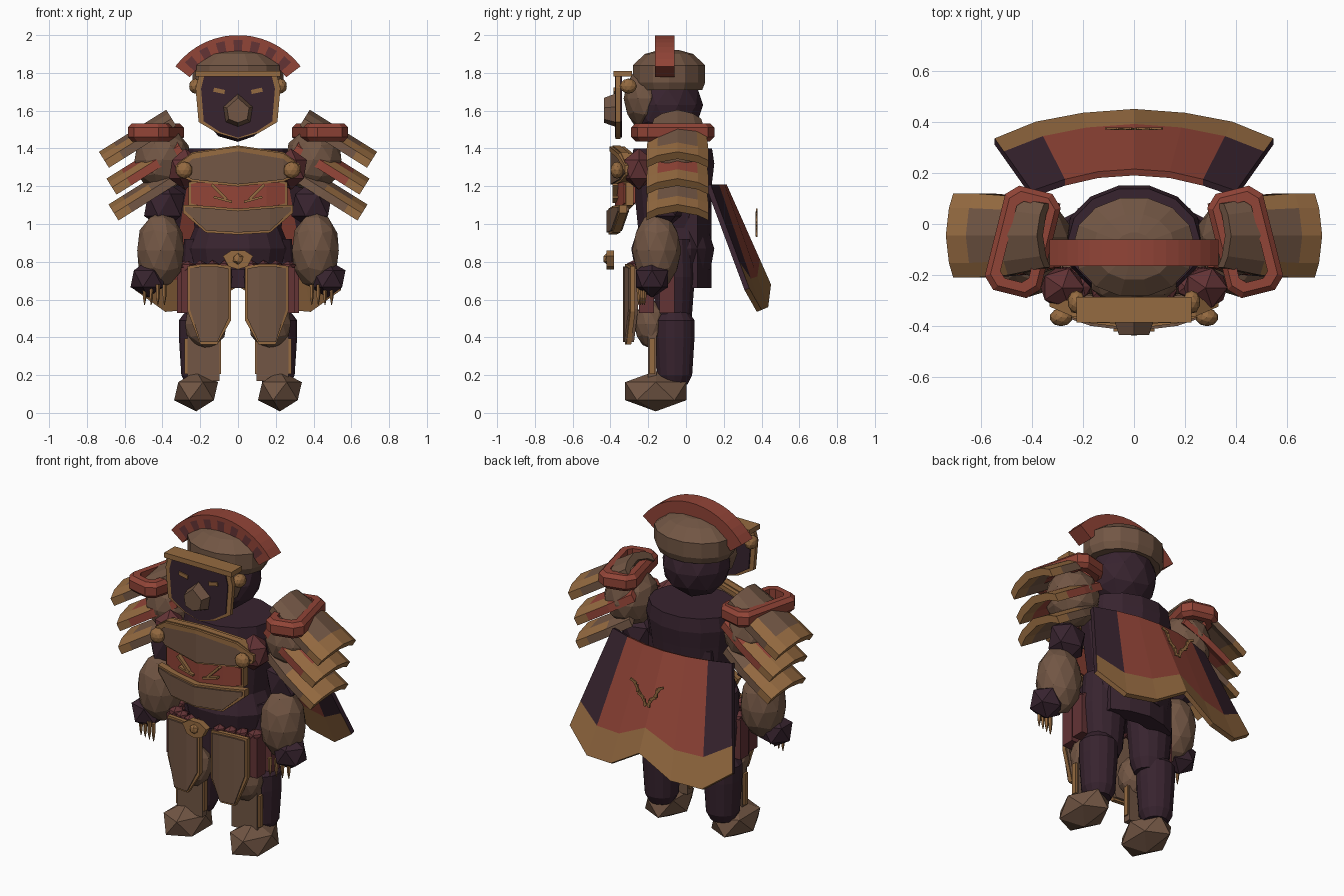
import bpy, bmesh
from math import sin, cos, pi, radians
from mathutils import Matrix, Vector

cube = bpy.data.objects.get("Cube")
if cube:
    bpy.data.objects.remove(cube, do_unlink=True)


def material(name, *rgb):
    m = bpy.data.materials.new(name)
    m.use_nodes = True
    m.diffuse_color = (*rgb, 1)
    m.node_tree.nodes["Principled BSDF"].inputs["Base Color"].default_value = (*rgb, 1)
    return m


BROWN = material("brown leather", .168, .093, .058)
RED = material("brick red", .285, .058, .038)
GOLD = material("dull gold", .30, .145, .052)
DARK = material("dark plum cloth", .039, .017, .028)
MAROON = material("maroon", .125, .033, .036)


def finish(name, bm, *mats):
    bmesh.ops.recalc_face_normals(bm, faces=bm.faces)
    mesh = bpy.data.meshes.new(name)
    bm.to_mesh(mesh)
    bm.free()
    for m in mats:
        mesh.materials.append(m)
    ob = bpy.data.objects.new(name, mesh)
    bpy.context.collection.objects.link(ob)
    return ob


def skin(name, loops, *mats, closed=False, rule=lambda i, j: 0):
    """Join matching loops of points; rule(section, edge) picks a material, edge -1 is a cap."""
    bm = bmesh.new()
    rows = [[bm.verts.new(p) for p in loop] for loop in loops]
    n = len(rows[0])
    for i in range(len(rows) if closed else len(rows) - 1):
        a, b = rows[i], rows[(i + 1) % len(rows)]
        for j in range(n):
            f = bm.faces.new((a[j], a[(j + 1) % n], b[(j + 1) % n], b[j]))
            f.material_index = rule(i, j)
    if not closed:
        bm.faces.new(rows[0]).material_index = rule(0, -1)
        bm.faces.new(rows[-1]).material_index = rule(len(rows) - 2, -1)
    return finish(name, bm, *mats)


def ball(name, loc, radii, mat, sub=1):
    bm = bmesh.new()
    bmesh.ops.create_icosphere(bm, subdivisions=sub, radius=1,
                               matrix=Matrix.Translation(loc) @ Matrix.Diagonal((*radii, 1)))
    return finish(name, bm, mat)


def box(name, loc, size, mat, roll=0):
    bm = bmesh.new()
    bmesh.ops.create_cube(bm, size=1, matrix=Matrix.Translation(loc)
                          @ Matrix.Rotation(radians(roll), 4, 'Y') @ Matrix.Diagonal((*size, 1)))
    return finish(name, bm, mat)


def lathe(name, x, y, profile, mat, n=12, squash=1):
    return skin(name, [[(x + r * cos(2 * pi * i / n), y + squash * r * sin(2 * pi * i / n), z)
                        for i in range(n)] for z, r in profile], mat)


def plate(name, cols, y, bend, thick, mat, s=1, xc=0, grow=0):
    """Curved plate from columns (x, low, high)."""
    loops = []
    for i, (x, lo, hi) in enumerate(cols):
        d = bend * (x - xc) ** 2
        x += grow * (-1 if i == 0 else 1 if i == len(cols) - 1 else 0)
        lo, hi = lo - grow, hi + grow
        loops.append([(s * x, y + d, lo), (s * x, y + d, hi),
                      (s * x, y + d + thick, hi), (s * x, y + d + thick, lo)])
    return skin(name, loops, mat)


def prism(name, half, y0, y1, mat, taper=1, cz=0):
    """Symmetric outline (right half, top to bottom) pushed along y."""
    pts = half + [(-x, z) for x, z in reversed(half) if x]
    return skin(name, [[(x * taper, y0, cz + (z - cz) * taper) for x, z in pts],
                       [(x, y1, z) for x, z in pts]], mat)


def mirrored(cols):
    return [(-x, a, b) for x, a, b in reversed(cols) if x] + cols


# Torso, pelvis and rear skirt
lathe("torso", 0, -.07, [(.76, .25), (.87, .275), (.98, .23), (1.22, .26), (1.32, .275),
                         (1.40, .26)], DARK, 14, .82)
skin("rear_skirt", [[(x, y - .1, .66), (x, y, .66), (x * .95, y, 1.2), (x * .95, y - .1, 1.2)]
                    for x, y in ((-.22, .06), (-.12, .11), (0, .135), (.12, .11), (.22, .06))], DARK)

# Breastplate layers with gold edging
upper = mirrored([(0, 1.21, 1.405), (.24, 1.235, 1.37), (.31, 1.27, 1.31)])
middle = mirrored([(0, 1.07, 1.25), (.15, 1.08, 1.24), (.25, 1.11, 1.21)])
lower = mirrored([(0, .955, 1.07), (.17, .965, 1.085), (.28, 1.07, 1.09)])
for label, cols, y, mat in (("upper_chest", upper, -.40, BROWN), ("middle_chest", middle, -.375, RED),
                            ("lower_chest", lower, -.42, BROWN)):
    plate(label + "_plate", cols, y, .75, .06, mat)
    plate(label + "_trim", cols, y + .01, .75, .04, GOLD, grow=.011)
plate("chest_rim", mirrored([(0, 1.385, 1.41), (.24, 1.345, 1.375), (.33, 1.27, 1.31)]),
      -.405, .75, .08, GOLD)

# Head, helmet cap and mask
ball("head", (0, -.1, 1.63), (.195, .19, .195), DARK, 2)
ball("face_guard", (0, -.22, 1.665), (.175, .11, .165), BROWN, 2)
lathe("helmet_cap", 0, -.09, [(1.71, .22), (1.75, .24), (1.84, .24), (1.90, .16), (1.92, .07)],
      BROWN, 14, .82)
face = [(.19, 1.80), (.21, 1.72), (.195, 1.54), (.10, 1.48), (0, 1.45)]
prism("mask_rim", [(x * 1.07, z) for x, z in face], -.372, -.348, GOLD)
prism("mask_face", [(x * .93, 1.63 + (z - 1.63) * .96) for x, z in face], -.377, -.34, DARK)
prism("beak", [(0, 1.69), (.078, 1.62), (.065, 1.54), (0, 1.515)], -.435, -.375, BROWN, .75, 1.60)
box("mask_brow", (0, -.335, 1.795), (.45, .10, .03), GOLD)

# Crest: fan of segments with stripes on the front
crest = []
for i in range(16):
    a = radians(-53 + 106 * i / 15)
    crest.append([(r * sin(a), y, 1.585 + r * cos(a))
                  for r, y in ((.32, -.165), (.39, -.165), (.415, -.165), (.415, -.06), (.32, -.06))])
skin("crest", crest, RED, MAROON, rule=lambda i, j: int(j == 0 and i % 2 == 1))

# Cape with plum sides and a scalloped gold hem
cape = []
half_cape = [((.40, .13), (.545, .335, .66)), ((.27, .175), (.385, .40, .545)),
             ((.14, .205), (.20, .435, .56)), ((0, .215), (0, .45, .68))]
for sx, (top, hem) in [(-1, c) for c in half_cape] + [(1, c) for c in half_cape[-2::-1]]:
    t = Vector((sx * top[0], top[1], 1.21))
    h = Vector((sx * hem[0], hem[1], hem[2]))
    m = t.lerp(h, .75)
    back = Vector((0, -.025, -.01))
    cape.append([t, m, h, h + back, m + back, t + back])
skin("cape", cape, RED, GOLD, DARK,
     rule=lambda i, j: 1 if j in (1, 2, 3) else 2 if i in (0, 5) else 0)

# Belt clasp
prism("belt_clasp", [(.035, .86), (.08, .83), (.05, .775), (0, .76)], -.42, -.38, GOLD)
ball("clasp_stud", (0, -.42, .815), (.03, .02, .03), GOLD)


def shoulder_tile(name, s, px, pz, length, mat):
    """Arched sloping plate, widening to a gold tip."""
    c, d = cos(radians(32)), sin(radians(32))
    arch = [(v, -.055 * v * v) for v in (-1, -.65, 0, .65, 1)]
    arch += [(v, n - .045) for v, n in reversed(arch)]
    loops = [[(s * (px + u * length * c + n * d), -.045 + w * v, pz - u * length * d + n * c)
              for v, n in arch] for u, w in ((0, .125), (.4, .155), (.78, .165), (1, .165))]
    skin(name, loops, mat, GOLD, rule=lambda i, j: int(i == 2 or (i == 1 and j in (0, 3))))


def shoulder_ring(name, s):
    """Tilted chamfered frame around the shoulder top."""
    loops = []
    rot = Matrix.Rotation(radians(14), 2)
    for d, z in ((0, -.025), (0, .025), (.02, .047), (.055, .047), (.055, -.047), (.02, -.047)):
        a, b, c = .112 - d, .21 - d, .045 - d * .4
        pts = [(a, b - c), (a - c, b), (c - a, b), (-a, b - c),
               (-a, c - b), (c - a, -b), (a - c, -b), (a, c - b)]
        pts = [rot @ Vector(p) for p in pts]
        loops.append([(s * (.435 + p.x), -.07 + p.y, 1.485 + z) for p in pts])
    skin(name, loops, RED, closed=True)


tasset = [(.05, .50, .765), (.11, .375, .775), (.2, .375, .775), (.255, .55, .765)]

for side, s in (("left", 1), ("right", -1)):
    # Shoulder
    ball(side + "_shoulder", (s * .40, -.05, 1.34), (.155, .155, .17), BROWN, 2)
    shoulder_tile(side + "_top_tile", s, .38, 1.605, .42, BROWN)
    shoulder_tile(side + "_middle_tile", s, .34, 1.463, .42, RED)
    shoulder_tile(side + "_lower_tile", s, .355, 1.31, .39, BROWN)
    shoulder_ring(side + "_shoulder_ring", s)
    ball(side + "_chest_knot", (s * .28, -.25, 1.29), (.095, .09, .11), MAROON)
    # Arm and hand
    ball(side + "_upper_arm", (s * .39, -.11, 1.10), (.12, .10, .13), DARK)
    ball(side + "_forearm", (s * .41, -.155, .86), (.13, .13, .205), BROWN, 2)
    ball(side + "_hand", (s * .475, -.18, .71), (.105, .1, .1), DARK)
    for k in range(4):
        lathe(f"{side}_claw_{k + 1}", s * (.39 + .035 * k), -.25 + .01 * k,
              [(.57, .002), (.61, .01), (.68, .013)], GOLD, 5)
    # Leg and foot
    lathe(side + "_thigh", s * .165, -.065, [(.44, .09), (.50, .115), (.72, .135), (.92, .12)], DARK, 14, .85)
    lathe(side + "_shin", s * .205, -.06, [(.15, .07), (.20, .095), (.40, .108), (.49, .108), (.54, .07)], DARK, 14)
    ball(side + "_knee", (s * .17, -.185, .47), (.115, .09, .13), BROWN, 2)
    box(side + "_greave", (s * .183, -.178, .32), (.17, .045, .30), BROWN)
    box(side + "_greave_trim", (s * .186, -.178, .30), (.192, .03, .19), GOLD)
    ball(side + "_foot", (s * .222, -.16, .115), (.13, .19, .107), BROWN)
    # Hip armour, pouches and hanging straps
    plate(side + "_tasset", tasset, -.335, 2, .05, BROWN, s, .13)
    plate(side + "_tasset_trim", tasset, -.325, 2, .025, GOLD, s, .13, .012)
    for k, (x, y) in enumerate(((.265, -.21), (.285, -.10))):
        box(f"{side}_strap_{k + 1}", (s * x, y, .65), (.075, .08, .24), MAROON)
        ball(f"{side}_strap_pouch_{k + 1}", (s * x, y, .77), (.045, .05, .035), MAROON)
    for k in range(3):
        ball(f"{side}_belt_pouch_{k + 1}", (s * (.07 + .065 * k), -.275 + .015 * k, .775),
             (.036, .045, .034), MAROON)
    # Studs, eyes and breastplate ornament
    ball(side + "_chest_stud", (s * .285, -.365, 1.285), (.045, .035, .045), GOLD, 2)
    ball(side + "_ear_stud", (s * .225, -.305, 1.73), (.035, .045, .04), GOLD, 2)
    box(side + "_eye", (s * .10, -.379, 1.705), (.06, .009, .022), GOLD, -s * 12)
    box(side + "_chest_bar", (s * .10, -.373, 1.17), (.11, .03, .014), GOLD, -s * 45)
    box(side + "_chest_bar_low", (s * .08, -.373, 1.13), (.1, .03, .012), GOLD, -s * 15)
    # Laurel sprig behind the cape
    box(side + "_sprig_stem", (s * .045, .372, 1.0), (.15, .008, .012), GOLD, -s * 56)
    for k in range(4):
        box(f"{side}_sprig_leaf_{k + 1}", (s * (.015 + .025 * k), .374, .955 + .037 * k),
            (.045, .008, .014), GOLD, -s * (25 if k % 2 else 85))
